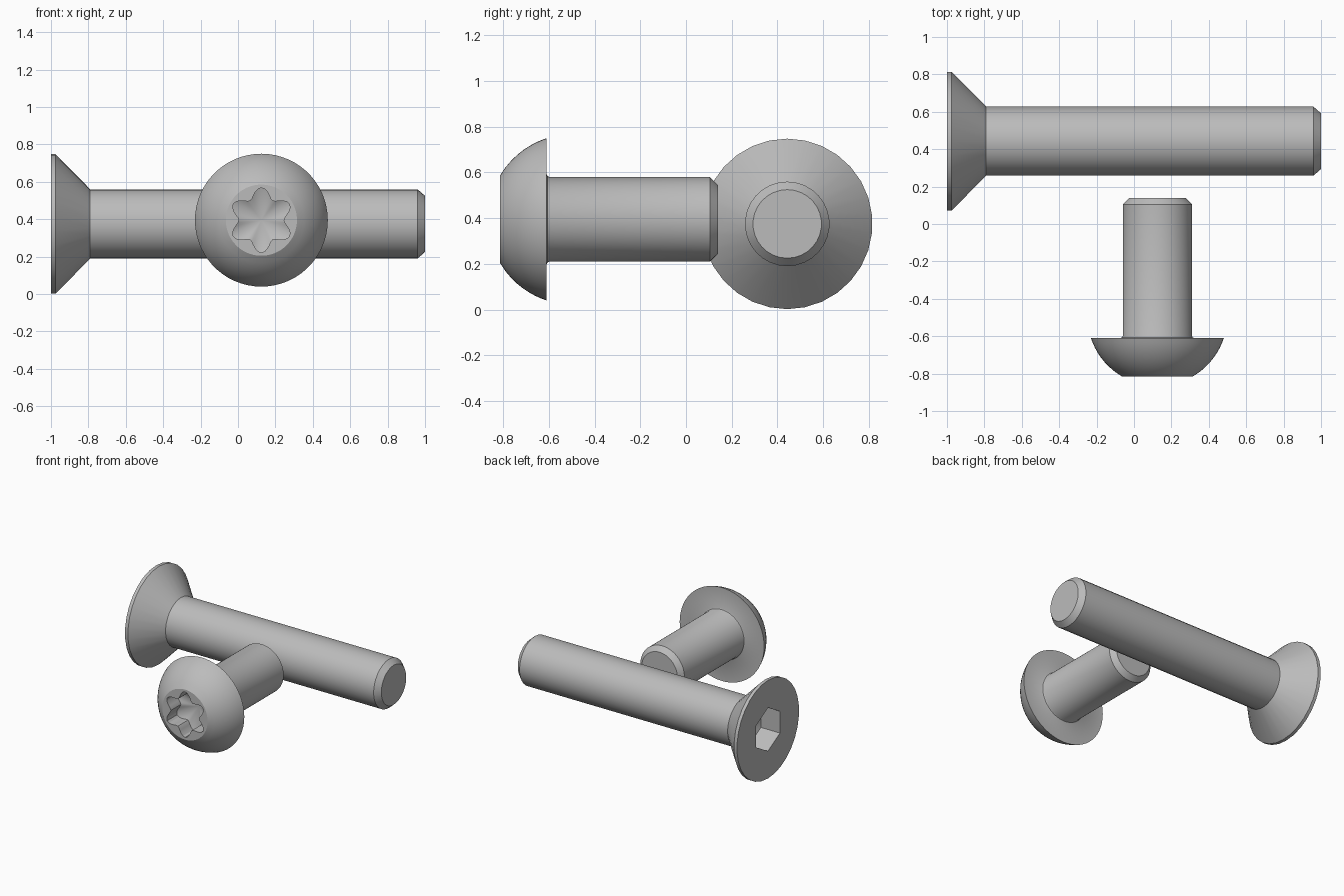
import bpy, bmesh, math
from mathutils import Vector

if "Cube" in bpy.data.objects:
    bpy.data.objects.remove(bpy.data.objects["Cube"], do_unlink=True)

steel = bpy.data.materials.new("grey steel")
steel.use_nodes = True
GREY = (0.5, 0.5, 0.5, 1)
steel.diffuse_color = GREY
steel.node_tree.nodes["Principled BSDF"].inputs["Base Color"].default_value = GREY


def hex_socket(a):
    # Hexagon with corners straight up and down
    off = (a - math.pi / 6) % (math.pi / 3) - math.pi / 6
    return 0.165 * math.cos(math.pi / 6) / math.cos(off)


def lobed_socket(a):
    # Six rounded lobes, one straight up
    return 0.146 - 0.027 * math.cos(6 * a)


def screw(name, origin, axis, side, sides, socket, rings, depth, tip_depth):
    """Loft rings of (distance along axis, radius) from socket floor to shaft end."""
    axis, side, up = Vector(axis), Vector(side), Vector((0, 0, 1))
    bm = bmesh.new()
    angles = [math.pi / 6 + math.tau * i / sides for i in range(sides)]
    sections = [(depth, socket), (0, socket)]
    sections += [(t, lambda a, r=r: r) for t, r in rings]
    loops = []
    for t, radius in sections:
        loops.append([bm.verts.new(axis * t + radius(a) * (side * math.cos(a) + up * math.sin(a)))
                      for a in angles])
    for lower, upper in zip(loops, loops[1:]):
        for i in range(sides):
            j = (i + 1) % sides
            bm.faces.new((lower[i], lower[j], upper[j], upper[i]))
    # Conical socket floor and flat shaft end
    tip = bm.verts.new(axis * tip_depth)
    for i in range(sides):
        bm.faces.new((loops[0][i], loops[0][(i + 1) % sides], tip))
    bm.faces.new(loops[-1])
    bmesh.ops.recalc_face_normals(bm, faces=bm.faces)
    mesh = bpy.data.meshes.new(name)
    bm.to_mesh(mesh)
    bm.free()
    mesh.materials.append(steel)
    obj = bpy.data.objects.new(name, mesh)
    obj.location = origin
    bpy.context.collection.objects.link(obj)
    bpy.ops.object.select_all(action="DESELECT")
    obj.select_set(True)
    bpy.context.view_layer.objects.active = obj
    bpy.ops.object.shade_smooth_by_angle(angle=math.radians(28))


# Long countersunk screw lying along x
screw("countersunk_screw", (-1, 0.443, 0.375), (1, 0, 0), (0, 1, 0), 30, hex_socket,
      [(0, 0.373), (0.025, 0.373), (0.21, 0.185), (1.96, 0.185), (2, 0.15)],
      0.16, 0.22)

# Short domed screw lying along y, its dome an arc about a point on the axis
ARC_RADIUS, ARC_CENTRE, HEAD = 0.374, 0.322, 0.205
dome = []
for k in range(9):
    t = HEAD * k / 8
    dome.append((t, math.sqrt(ARC_RADIUS ** 2 - (ARC_CENTRE - t) ** 2)))
screw("domed_screw", (0.125, -0.815, 0.395), (0, 1, 0), (1, 0, 0), 60, lobed_socket,
      dome + [(HEAD, 0.197), (HEAD + 0.004, 0.189), (HEAD + 0.012, 0.185),
              (0.92, 0.185), (0.955, 0.15)],
      0.12, 0.17)
